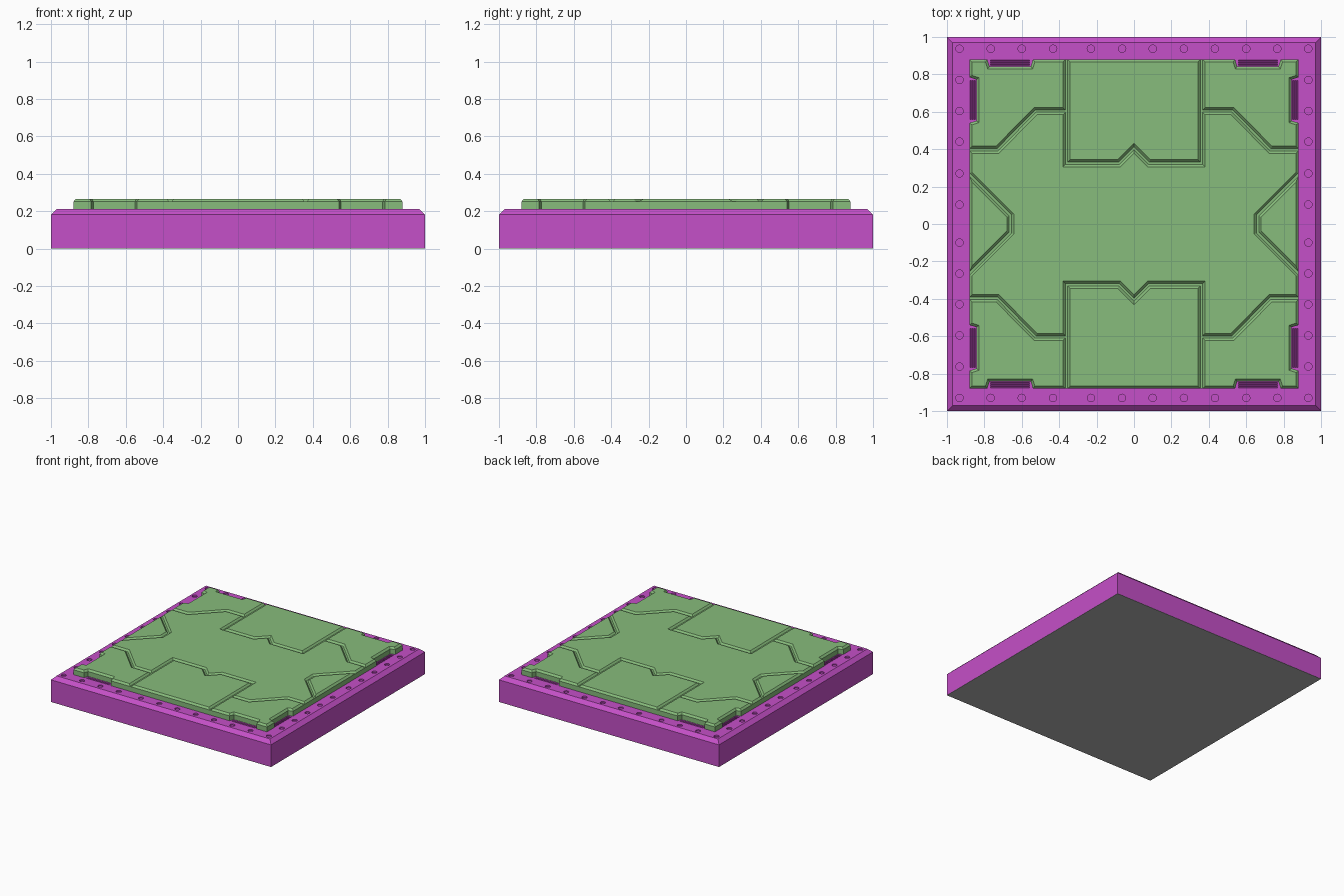
import bpy, bmesh, math
from mathutils import Vector, Matrix

if "Cube" in bpy.data.objects:
    bpy.data.objects.remove(bpy.data.objects["Cube"])


def material(name, rgb):
    m = bpy.data.materials.new(name)
    m.diffuse_color = (*rgb, 1)
    m.use_nodes = True
    m.node_tree.nodes["Principled BSDF"].inputs["Base Color"].default_value = m.diffuse_color
    return m


PURPLE = material("purple", (0.56, 0.080, 0.58))
GREEN = material("green", (0.242, 0.503, 0.200))
GREY = material("grey", (0.445, 0.445, 0.445))


def mitres(pts, closed):
    """Left-hand mitre vector at every point of a 2D path."""
    out, n = [], len(pts)
    for i in range(n):
        normals = []
        for a, b in ((i - 1, i), (i, i + 1)):
            if closed or (a >= 0 and b < n):
                d = (Vector(pts[b % n]) - Vector(pts[a % n])).normalized()
                normals.append(Vector((-d.y, d.x)))
        n1, n2 = normals[0], normals[-1]
        out.append((n1 + n2) / (1 + n1.dot(n2)))
    return out


def finish(bm, name, mat):
    bmesh.ops.recalc_face_normals(bm, faces=bm.faces)
    me = bpy.data.meshes.new(name)
    bm.to_mesh(me)
    bm.free()
    if mat:
        me.materials.append(mat)
    ob = bpy.data.objects.new(name, me)
    bpy.context.collection.objects.link(ob)
    return ob


def skin(bm, rings):
    """Join rings of points into a closed solid."""
    rings = [[bm.verts.new(p) for p in r] for r in rings]
    n = len(rings[0])
    for a, b in zip(rings, rings[1:]):
        for i in range(n):
            j = (i + 1) % n
            bm.faces.new((a[i], a[j], b[j], b[i]))
    bm.faces.new(rings[0][::-1])
    bm.faces.new(rings[-1])


def slab(name, outline, levels, mat):
    """Stack inset copies of an outline; levels are (inset, z)."""
    bm = bmesh.new()
    m = mitres(outline, True)
    skin(bm, [[(p[0] + v.x * d, p[1] + v.y * d, z) for p, v in zip(outline, m)]
              for d, z in levels])
    return finish(bm, name, mat)


def groove(bm, path, half, floor, depth, top):
    """Sweep a tapered groove section along a 2D path."""
    over = 0.003
    wide = half + (half - floor) / depth * over
    section = [(-wide, top + over), (-floor, top - depth),
               (floor, top - depth), (wide, top + over)]
    skin(bm, [[(p[0] + v.x * s, p[1] + v.y * s, z) for s, z in section]
              for p, v in zip(path, mitres(path, False))])


def cut(ob, bm):
    cutter = finish(bm, "cutter", None)
    cutter.hide_render = True
    mod = ob.modifiers.new("cut", 'BOOLEAN')
    mod.operation, mod.solver, mod.object = 'DIFFERENCE', 'EXACT', cutter
    bpy.context.view_layer.objects.active = ob
    bpy.ops.object.modifier_apply(modifier=mod.name)
    bpy.data.objects.remove(cutter)


def turn(p, k):
    for _ in range(k):
        p = (-p[1], p[0])
    return p


FRAME_TOP, PLATE_TOP = 0.211, 0.266
square = [(-1, -1), (1, -1), (1, 1), (-1, 1)]

# Underside sheet and chamfered base frame
slab("underside", square, [(0, 0), (0, 0.002)], GREY)
base = slab("base_frame", square, [(0, 0.002), (0, 0.182), (0.03, FRAME_TOP)], PURPLE)

# Bolt holes around the frame and vent slits in the four sides
bm = bmesh.new()
row_x = [-.933, -.766, -.6, -.433, -.23, -.064, .1, .267, .433, .6, .766, .932]
row_y = [-.762, -.596, -.43, -.265, -.1, .104, .27, .44, .604, .77]
spots = [(x, y) for x in row_x for y in (-.93, .937)]
spots += [(x, y) for y in row_y for x in (-.933, .932)]
for x, y in spots:
    bmesh.ops.create_cone(bm, cap_ends=True, segments=16, radius1=0.02, radius2=0.02,
                          depth=0.02, matrix=Matrix.Translation((x, y, FRAME_TOP)))
for k in range(4):
    for s in (-1, 1):
        for y in (-.851, -.862, -.873):
            groove(bm, [turn((s * .663 - .105, y), k), turn((s * .663 + .105, y), k)],
                   0.004, 0.001, 0.012, FRAME_TOP)
cut(base, bm)

# Raised plate with a notch over each vent
outline = []
for k in range(4):
    notch = [(-.785, -.88), (-.772, -.843), (-.552, -.843), (-.54, -.88)]
    side = [(-.88, -.88)] + notch + [(-x, y) for x, y in reversed(notch)]
    outline += [turn(p, k) for p in side]
plate = slab("raised_plate", outline, [(0, 0.21), (0, 0.251), (0.014, PLATE_TOP)], GREEN)

# Panel lines in the plate: end panels, side triangles, then stepped branches
main, branches = bmesh.new(), bmesh.new()
half_panel = [(-.361, .9), (-.361, .325), (-.08, .325)]
panel = half_panel + [(0, .405)] + [(-x, y) for x, y in reversed(half_panel)]
triangle = [(-.9, .285), (-.661, .046), (-.661, -.046), (-.9, -.285)]
branch = [(-.361, .604), (-.526, .604), (-.73, .397), (-.9, .397)]
for s in (-1, 1):
    groove(main, [(x, y * s) for x, y in panel], .019, .006, .014, PLATE_TOP)
    groove(main, [(x * s, y) for x, y in triangle], .019, .006, .014, PLATE_TOP)
    for t in (-1, 1):
        groove(branches, [(x * s, y * t) for x, y in branch], .019, .006, .014, PLATE_TOP)
cut(plate, main)
cut(plate, branches)
